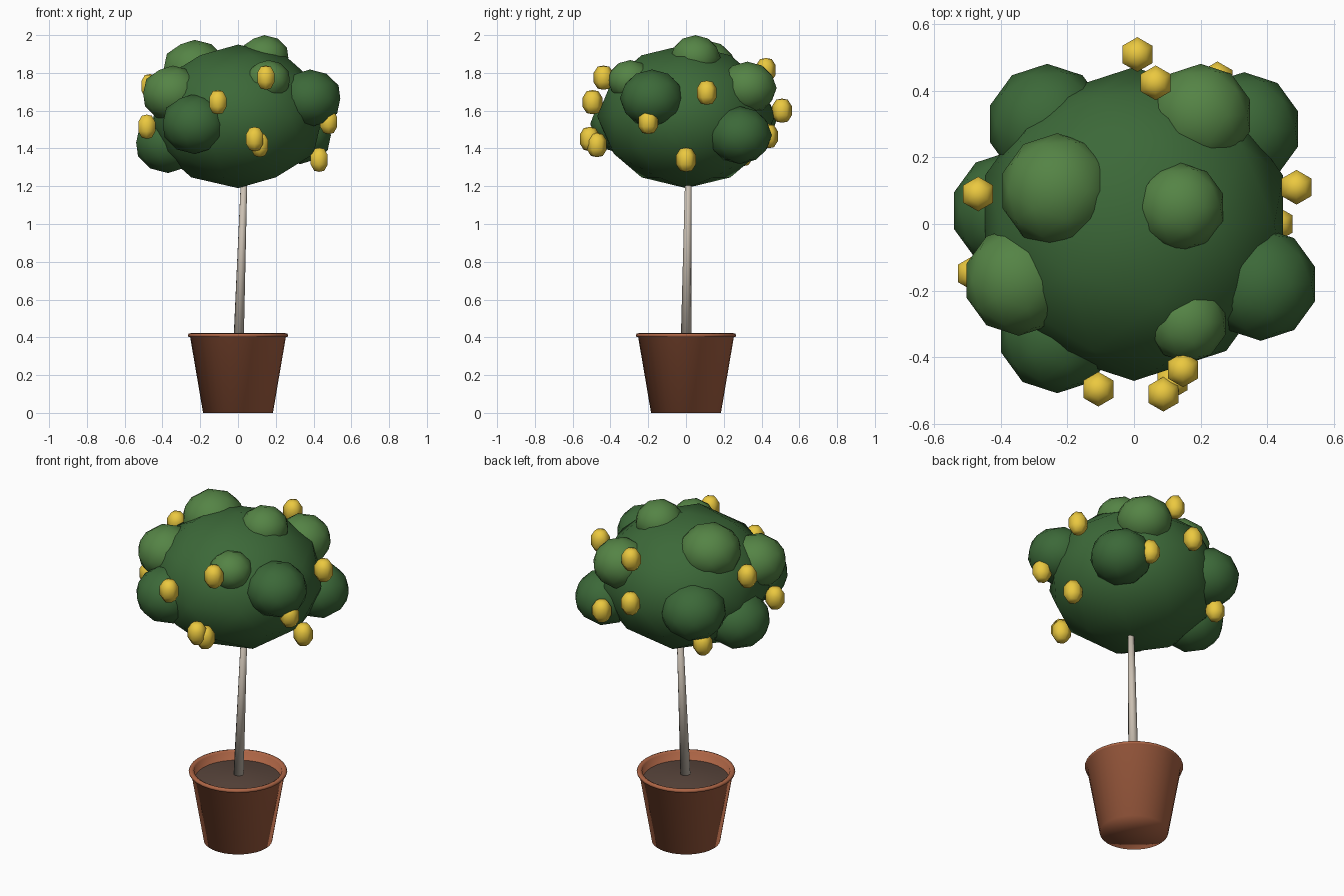
import bpy, bmesh
from math import sin, cos, pi
from mathutils import Matrix, Vector

if "Cube" in bpy.data.objects:
    bpy.data.objects.remove(bpy.data.objects["Cube"])


def material(name, rgb):
    m = bpy.data.materials.new(name)
    m.diffuse_color = (*rgb, 1)
    m.use_nodes = True
    m.node_tree.nodes["Principled BSDF"].inputs["Base Color"].default_value = m.diffuse_color
    return m


TERRACOTTA = material("terracotta", (0.42, 0.13, 0.06))
SOIL = material("soil", (0.10, 0.06, 0.045))
BARK = material("bark", (0.60, 0.53, 0.45))
DARK = material("dark_leaf", (0.045, 0.14, 0.04))
LIGHT = material("light_leaf", (0.09, 0.23, 0.06))
YELLOW = material("yellow_fruit", (0.83, 0.58, 0.05))


def finish(bm, name, mat):
    bmesh.ops.recalc_face_normals(bm, faces=bm.faces)
    me = bpy.data.meshes.new(name)
    bm.to_mesh(me)
    bm.free()
    me.materials.append(mat)
    ob = bpy.data.objects.new(name, me)
    bpy.context.collection.objects.link(ob)
    for p in me.polygons:
        p.use_smooth = True
    return ob


def lathe(name, profile, sides, mat, loc=(0, 0, 0)):
    """Turn (radius, z) points round the z axis; radius 0 makes a pole."""
    bm = bmesh.new()
    rings = []
    for r, z in profile:
        if r == 0:
            rings.append([bm.verts.new((0, 0, z))] * sides)
        else:
            rings.append([bm.verts.new((r * cos(pi / 2 + 2 * pi * i / sides),
                                        r * sin(pi / 2 + 2 * pi * i / sides), z))
                          for i in range(sides)])
    for a, b in zip(rings, rings[1:]):
        for i in range(sides):
            j = (i + 1) % sides
            bm.faces.new(list(dict.fromkeys((a[i], a[j], b[j], b[i]))))
    ob = finish(bm, name, mat)
    ob.location = loc
    return ob


def leaf_ball(name, centre, radius, height, mat):
    bm = bmesh.new()
    bmesh.ops.create_icosphere(
        bm, subdivisions=2, radius=1,
        matrix=Matrix.Translation(centre) @ Matrix.Diagonal((radius, radius, height, 1)))
    return finish(bm, name, mat)


# Pot with rounded lip and hollow top
lathe("pot", [(0, 0), (0.185, 0), (0.253, 0.40), (0.263, 0.403), (0.266, 0.411),
              (0.262, 0.419), (0.25, 0.422), (0.237, 0.415), (0.230, 0.34), (0, 0.34)],
      32, TERRACOTTA)

# Slightly mounded soil
lathe("soil", [(0.232, 0.368), (0.12, 0.388), (0, 0.397)], 32, SOIL)

# Leaning, tapered trunk
base, top = Vector((0.003, 0, 0.37)), Vector((0.036, 0.014, 1.35))
lean = top - base
trunk = lathe("trunk", [(0, 0), (0.028, 0), (0.016, lean.length), (0, lean.length)],
              10, BARK, base)
trunk.rotation_euler = lean.to_track_quat('Z', 'Y').to_euler()

# Crown and the leafy lumps on it
leaf_ball("crown", (0, 0, 1.57), 0.47, 0.38, DARK)
lumps = [
    (-0.26, 0.30, 1.55, 0.18, DARK), (0.20, 0.325, 1.72, 0.155, LIGHT),
    (0.33, 0.285, 1.47, 0.17, DARK), (-0.23, 0.10, 1.82, 0.172, LIGHT),
    (0.14, 0.05, 1.88, 0.133, LIGHT), (-0.345, -0.17, 1.69, 0.165, LIGHT),
    (-0.23, -0.33, 1.53, 0.177, DARK), (-0.37, 0.04, 1.43, 0.178, DARK),
    (0.16, -0.295, 1.76, 0.12, LIGHT), (0.38, -0.18, 1.665, 0.17, DARK),
]
for i, (x, y, z, r, mat) in enumerate(lumps):
    leaf_ball(f"leaf_lump_{i + 1}", (x, y, z), r, r * 0.9, mat)

# Fruit: six-sided elongated balls with flattened ends
half = [(0, 0.064), (0.031, 0.058), (0.052, 0.025)]
fruit_profile = half + [(r, -z) for r, z in reversed(half)]
fruits = [
    (0.147, -0.437, 1.775), (-0.107, -0.495, 1.645), (0.088, -0.51, 1.45),
    (0.115, -0.472, 1.418), (0.43, 0.0, 1.34), (0.487, 0.11, 1.695),
    (0.48, -0.20, 1.54), (-0.483, -0.148, 1.515), (-0.467, 0.09, 1.73),
    (0.01, 0.508, 1.60), (0.065, 0.423, 1.815), (0.25, 0.435, 1.465),
    (-0.32, 0.30, 1.37),
]
for i, p in enumerate(fruits):
    lathe(f"fruit_{i + 1}", fruit_profile, 6, YELLOW, p)
